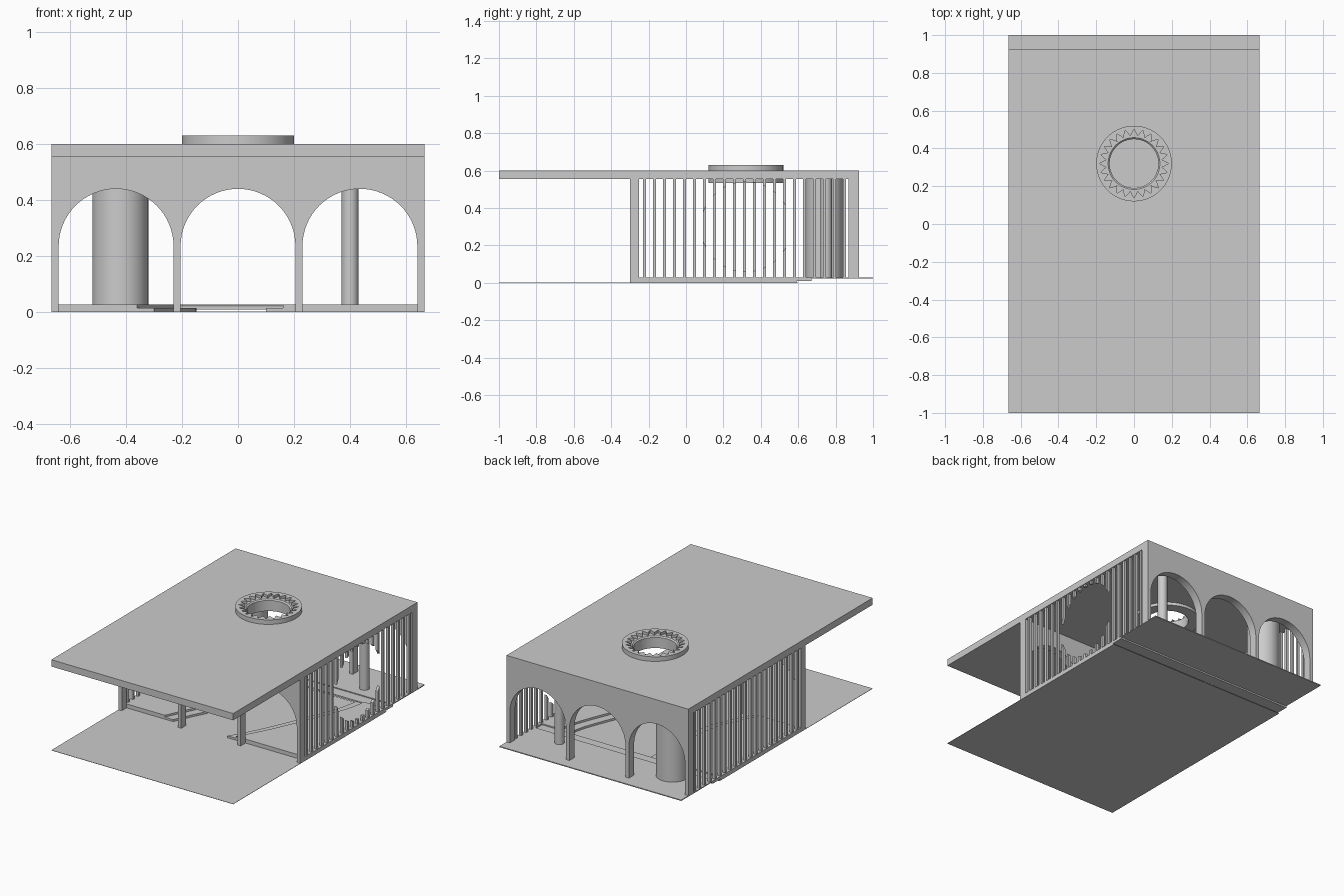
import bpy, bmesh
from math import sin, cos, pi

if "Cube" in bpy.data.objects:
    bpy.data.objects.remove(bpy.data.objects["Cube"])


def finish(name, bm):
    bmesh.ops.recalc_face_normals(bm, faces=bm.faces)
    me = bpy.data.meshes.new(name)
    bm.to_mesh(me)
    bm.free()
    ob = bpy.data.objects.new(name, me)
    bpy.context.collection.objects.link(ob)
    return ob


def extrude(bm, pts, place, a, b):
    """Extrude a flat outline from a to b; place maps (u, v, depth) to xyz."""
    lo = [bm.verts.new(place(u, v, a)) for u, v in pts]
    hi = [bm.verts.new(place(u, v, b)) for u, v in pts]
    bm.faces.new(lo)
    bm.faces.new(hi[::-1])
    n = len(pts)
    for i in range(n):
        j = (i + 1) % n
        bm.faces.new((lo[i], lo[j], hi[j], hi[i]))


UP = lambda u, v, d: (u, v, d)
BACK = lambda u, v, d: (u, d, v)
SIDE = lambda u, v, d: (d, u, v)


def prism(name, pts, place, a, b):
    bm = bmesh.new()
    extrude(bm, pts, place, a, b)
    return finish(name, bm)


def rect(u0, u1, v0, v1):
    return [(u0, v0), (u1, v0), (u1, v1), (u0, v1)]


def circle(u, v, r, n=64):
    return [(u + r * cos(2 * pi * i / n), v + r * sin(2 * pi * i / n)) for i in range(n)]


def smooth(ob):
    bpy.ops.object.select_all(action='DESELECT')
    ob.select_set(True)
    bpy.context.view_layer.objects.active = ob
    bpy.ops.object.shade_smooth_by_angle(angle=0.6)


def cut(ob, cutter):
    m = ob.modifiers.new("cut", 'BOOLEAN')
    m.operation, m.object, m.solver = 'DIFFERENCE', cutter, 'EXACT'
    bpy.context.view_layer.objects.active = ob
    bpy.ops.object.modifier_apply(modifier=m.name)
    bpy.data.objects.remove(cutter)


W = 0.665

# Flat roof with a round opening
roof = prism("roof", rect(-W, W, -1, 0.925), UP, 0.555, 0.6)
cut(roof, prism("roof_cutter", circle(0, 0.32, 0.16), UP, 0.4, 0.8))

# Skylight ring: recessed top with a zigzag edge
N = 96
loops = [lambda i: (0.2, 0.535), lambda i: (0.2, 0.63),
         lambda i: ((0.182, 0.163, 0.145, 0.163)[i % 4], 0.63),
         lambda i: ((0.182, 0.163, 0.145, 0.163)[i % 4], 0.612),
         lambda i: (0.137, 0.612), lambda i: (0.129, 0.605), lambda i: (0.129, 0.535)]
bm = bmesh.new()
rings = []
for f in loops:
    ring = []
    for i in range(N):
        r, z = f(i)
        t = 2 * pi * i / N
        ring.append(bm.verts.new((r * cos(t), 0.32 + r * sin(t), z)))
    rings.append(ring)
for k in range(len(rings)):
    p, q = rings[k], rings[(k + 1) % len(rings)]
    for i in range(N):
        j = (i + 1) % N
        bm.faces.new((p[i], p[j], q[j], q[i]))
smooth(finish("skylight_ring", bm))


# Front and back walls, each with three round arches
def arcade(name, y0, y1, base, top):
    pts = [(-W, base)]
    for cx in (-0.435, 0, 0.435):
        pts.append((cx - 0.205, base))
        pts += [(cx - 0.205 * cos(pi * i / 32), 0.235 + 0.205 * sin(pi * i / 32)) for i in range(33)]
        pts.append((cx + 0.205, base))
    pts += [(W, base), (W, top), (-W, top)]
    return prism(name, pts, BACK, y0, y1)


smooth(arcade("front_arches", -0.3, -0.25, 0, 0.555))
smooth(arcade("back_arches", 0.87, 0.925, 0.028, 0.555))

# Slatted side screens; the right one has a round opening
for name, s in (("left_slats", -1), ("right_slats", 1)):
    bm = bmesh.new()
    for i in range(21):
        y = -0.222 + 0.0535 * i
        extrude(bm, rect(y - 0.008, y + 0.008, 0.028, 0.555), SIDE, s * 0.643, s * 0.661)
    slats = finish(name, bm)
    if s > 0:
        cut(slats, prism("slat_cutter", circle(0.32, 0.3, 0.24), SIDE, 0.5, 0.8))

# Round columns
smooth(prism("large_column", circle(-0.42, 0.74, 0.1), UP, 0.028, 0.555))
smooth(prism("small_column", circle(0.4, 0.75, 0.03, 32), UP, 0.028, 0.555))

# Floor: low ground, middle step and raised back
prism("ground", rect(-W, W, -1, 0.6), UP, 0, 0.002)
prism("middle_step", rect(-W, W, 0.59, 0.67), UP, 0.01, 0.02)
prism("back_floor", rect(-W, W, 0.66, 1.0), UP, 0.022, 0.028)


# Curved terraces on both sides of the winding path
def curve_through(p, n=6):
    out = []
    for i in range(len(p) - 1):
        a, b, c, d = p[max(i - 1, 0)], p[i], p[i + 1], p[min(i + 2, len(p) - 1)]
        for k in range(n):
            t = k / n
            out.append(tuple(0.5 * (2 * b[m] + (c[m] - a[m]) * t
                                    + (2 * a[m] - 5 * b[m] + 4 * c[m] - d[m]) * t * t
                                    + (3 * b[m] - a[m] - 3 * c[m] + d[m]) * t ** 3) for m in (0, 1)))
    return out + [p[-1]]


right_edge = curve_through([(0.1, -0.25), (0.21, -0.05), (0.33, 0.22), (0.42, 0.45), (0.45, 0.59)])
left_edge = curve_through([(-0.3, -0.25), (-0.25, -0.14), (-0.18, 0.02), (-0.15, 0.25), (-0.15, 0.59)])
for name, edge, s in (("right_terrace", right_edge, 1), ("left_terrace", left_edge, -1)):
    for k, (z0, z1) in enumerate(((0.002, 0.015), (0.015, 0.028))):
        pts = [(x + s * 0.06 * k, y) for x, y in edge]
        prism(f"{name}_{k + 1}", pts + [(s * W, 0.59), (s * W, -0.25)], UP, z0, z1)

# Thin sills that carry the last slats
for name, s in (("left_sill", -1), ("right_sill", 1)):
    prism(name, rect(0.59, 0.67, 0.02, 0.028), SIDE, s * 0.64, s * W)
